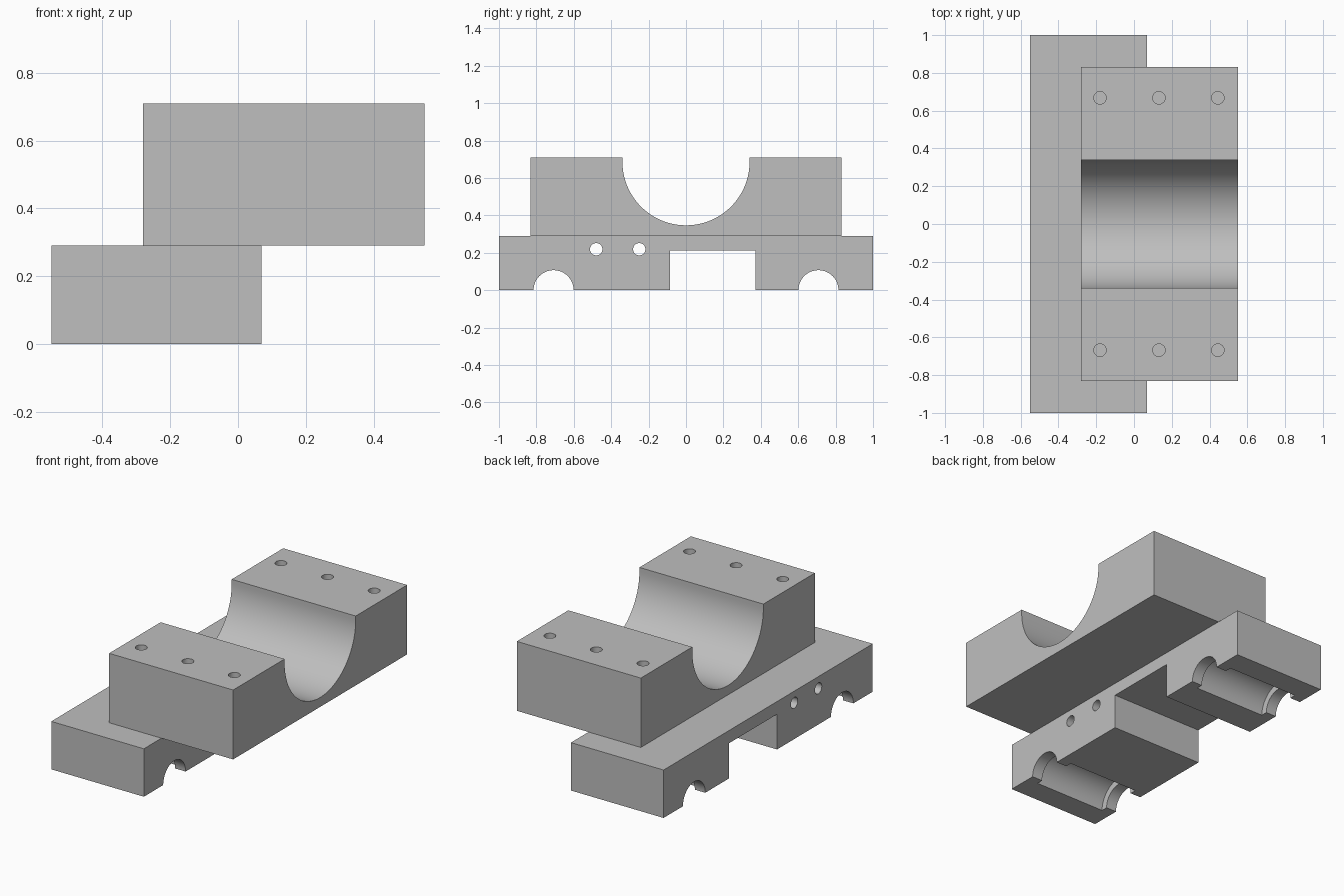
import bpy, bmesh
from math import cos, sin, pi

if "Cube" in bpy.data.objects:
    bpy.data.objects.remove(bpy.data.objects["Cube"], do_unlink=True)

GREY = (0.52, 0.52, 0.52, 1.0)
mat = bpy.data.materials.new("plain grey")
mat.use_nodes = True
mat.diffuse_color = GREY
bsdf = next(n for n in mat.node_tree.nodes if n.type == 'BSDF_PRINCIPLED')
bsdf.inputs["Base Color"].default_value = GREY


def arc(cy, cz, r, start, end, n=48):
    """Points (y, z) along a circular arc."""
    angles = [start + (end - start) * i / n for i in range(n + 1)]
    return [(cy + r * cos(a), cz + r * sin(a)) for a in angles]


def extrude_profile(name, profile, x0, x1):
    """Prism from a (y, z) outline, running along x."""
    bm = bmesh.new()
    face = bm.faces.new([bm.verts.new((x0, y, z)) for y, z in profile])
    new = bmesh.ops.extrude_face_region(bm, geom=[face])["geom"]
    verts = [v for v in new if isinstance(v, bmesh.types.BMVert)]
    bmesh.ops.translate(bm, verts=verts, vec=(x1 - x0, 0, 0))
    bmesh.ops.recalc_face_normals(bm, faces=bm.faces)
    mesh = bpy.data.meshes.new(name)
    bm.to_mesh(mesh)
    bm.free()
    mesh.materials.append(mat)
    obj = bpy.data.objects.new(name, mesh)
    bpy.context.collection.objects.link(obj)
    return obj


def cut_cylinder(target, radius, length, centre, axis, sides=48):
    """Drill a round hole along the x or z axis."""
    rot = (0, pi / 2, 0) if axis == 'x' else (0, 0, 0)
    bpy.ops.mesh.primitive_cylinder_add(vertices=sides, radius=radius, depth=length,
                                        location=centre, rotation=rot)
    cutter = bpy.context.object
    cutter.hide_render = True
    cutter.data.materials.append(mat)
    mod = target.modifiers.new("hole", 'BOOLEAN')
    mod.operation = 'DIFFERENCE'
    mod.solver = 'EXACT'
    mod.object = cutter
    bpy.ops.object.select_all(action='DESELECT')
    bpy.context.view_layer.objects.active = target
    target.select_set(True)
    bpy.ops.object.modifier_apply(modifier=mod.name)
    bpy.data.objects.remove(cutter, do_unlink=True)


# Base: long bar with two rod grooves and a square notch underneath
X0, X1, BASE_TOP = -0.55, 0.07, 0.29
GROOVE_Y, ROD_R, BEARING_R, LIP = 0.708, 0.107, 0.147, 0.07
base_outline = [(-1, BASE_TOP), (-1, 0)]
base_outline += arc(-GROOVE_Y, 0, ROD_R, pi, 0)
base_outline += [(-0.085, 0), (-0.085, 0.213), (0.372, 0.213), (0.372, 0)]
base_outline += arc(GROOVE_Y, 0, ROD_R, pi, 0)
base_outline += [(1, 0), (1, BASE_TOP)]
base = extrude_profile("base_bar", base_outline, X0, X1)

# Wider bearing pockets between the end lips
mid = (X0 + X1) / 2
for side in (-1, 1):
    cut_cylinder(base, BEARING_R, X1 - X0 - 2 * LIP, (mid, side * GROOVE_Y, 0), 'x', 96)

# Two holes through the bar
for y in (-0.48, -0.25):
    cut_cylinder(base, 0.033, 1, (mid, y, 0.219), 'x')

# Upper block with a round saddle
TOP, SADDLE_R, SADDLE_Z = 0.71, 0.34, 0.687
saddle_outline = [(-0.832, BASE_TOP), (-0.832, TOP), (-SADDLE_R, TOP)]
saddle_outline += arc(0, SADDLE_Z, SADDLE_R, pi, 2 * pi, 64)
saddle_outline += [(SADDLE_R, TOP), (0.832, TOP), (0.832, BASE_TOP)]
saddle = extrude_profile("saddle_block", saddle_outline, -0.28, 0.55)

# Blind screw holes in the top
HOLE_DEPTH = 0.25
for side in (-1, 1):
    for x in (-0.18, 0.132, 0.444):
        cut_cylinder(saddle, 0.033, 2 * HOLE_DEPTH, (x, side * 0.668, TOP), 'z')

# Smooth curves, sharp edges
for obj in (base, saddle):
    bpy.ops.object.select_all(action='DESELECT')
    bpy.context.view_layer.objects.active = obj
    obj.select_set(True)
    bpy.ops.object.shade_smooth_by_angle(angle=pi / 6)
